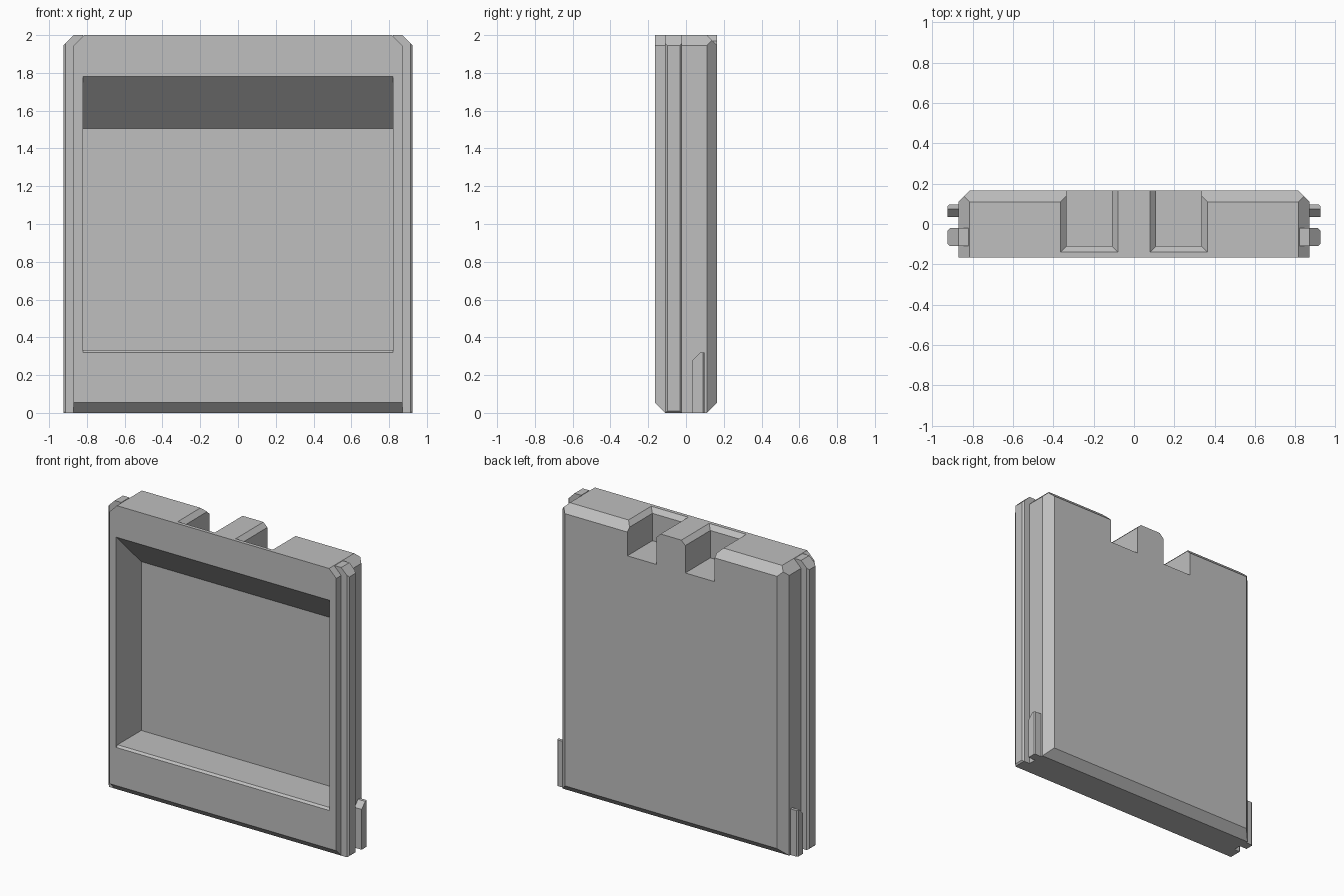
import bpy, bmesh
from mathutils import Vector

old = bpy.data.objects.get("Cube")
if old:
    bpy.data.objects.remove(old, do_unlink=True)

# One plain grey plastic
GREY = (0.52, 0.52, 0.52, 1)
grey = bpy.data.materials.new("grey_plastic")
grey.use_nodes = True
grey.diffuse_color = GREY
bsdf = next(n for n in grey.node_tree.nodes if n.type == 'BSDF_PRINCIPLED')
bsdf.inputs["Base Color"].default_value = GREY


def finish(name, bm):
    bmesh.ops.recalc_face_normals(bm, faces=bm.faces)
    mesh = bpy.data.meshes.new(name)
    bm.to_mesh(mesh)
    bm.free()
    mesh.materials.append(grey)
    ob = bpy.data.objects.new(name, mesh)
    bpy.context.collection.objects.link(ob)
    return ob


def block(name, xs, ys, zs, cuts=()):
    """Box trimmed by planes; each cut is (point, outward normal)."""
    bm = bmesh.new()
    bmesh.ops.create_cube(bm, size=1)
    for v in bm.verts:
        v.co = [r[0] if c < 0 else r[1] for c, r in zip(v.co, (xs, ys, zs))]
    for point, normal in cuts:
        geom = bm.verts[:] + bm.edges[:] + bm.faces[:]
        res = bmesh.ops.bisect_plane(bm, geom=geom, plane_co=point,
                                     plane_no=Vector(normal).normalized(), clear_outer=True)
        rim = [e for e in res["geom_cut"] if isinstance(e, bmesh.types.BMEdge)]
        bmesh.ops.contextual_create(bm, geom=rim)
    return finish(name, bm)


def prism(name, half_width, profile):
    """Side profile of (y, z) points extruded across x."""
    bm = bmesh.new()
    face = bm.faces.new([bm.verts.new((-half_width, y, z)) for y, z in profile])
    res = bmesh.ops.extrude_face_region(bm, geom=[face])
    moved = [v for v in res["geom"] if isinstance(v, bmesh.types.BMVert)]
    bmesh.ops.translate(bm, verts=moved, vec=(2 * half_width, 0, 0))
    return finish(name, bm)


def subtract(ob, cutter):
    cutter.hide_render = True
    mod = ob.modifiers.new("cut", 'BOOLEAN')
    mod.operation, mod.solver, mod.object = 'DIFFERENCE', 'EXACT', cutter
    bpy.context.view_layer.objects.active = ob
    bpy.ops.object.modifier_apply(modifier=mod.name)
    bpy.data.objects.remove(cutter, do_unlink=True)


W, D, H, C = 0.87, 0.165, 2.0, 0.055   # half width, half depth, height, chamfer
SLOT_Z, LIP = 1.78, 0.03

# Main body with chamfered edges
cuts = [((0, -D, C), (0, -1, -1)), ((0, D, C), (0, 1, -1)), ((0, D, H - C), (0, 1, 1))]
for s in (-1, 1):
    cuts += [((s * W, 0, H - C), (s, 0, 1)), ((s * W, D - C, 0), (s, 1, 0))]
body = block("body", (-W, W), (-D, D), (0, H), cuts)

# Display pocket in the front, with a sloping roof and a small sill
subtract(body, prism("pocket_cutter", 0.82, [
    (-0.2, 0.32), (-D, 0.32), (-0.15, 0.333), (0.11, 0.333), (0.11, 1.505), (-0.2, 1.815)]))

# Wide notch in the top of the back, with a bevelled rim
subtract(body, block("notch_cutter", (-0.335, 0.335), (-0.11, 0.3), (SLOT_Z, 2.2)))
rim_z = H - LIP
rim_cuts = [((0, -0.11, rim_z), (0, -1, -1))]
rim_cuts += [((s * 0.335, 0, rim_z), (s, 0, -1)) for s in (-1, 1)]
subtract(body, block("rim_cutter", (-0.5, 0.5), (-0.25, 0.3), (rim_z, 2.03), rim_cuts))

# Prong that splits the notch into two slots
block("centre_prong", (-0.11, 0.11), (-0.14, D), (SLOT_Z, H),
      [((s * 0.11, 0, rim_z), (s, 0, 1)) for s in (-1, 1)])

# Guide rails and rear foot tabs on both sides
for s, side in ((1, "left"), (-1, "right")):
    edge = 0.925
    span = sorted((s * 0.82, s * edge))
    block(side + "_rail", span, (-0.11, -0.02), (0, H), [
        ((s * edge, 0, H - C), (s, 0, 1)),
        ((s * edge, 0, 0.01), (s, 0, -1)),
        ((s * (edge - 0.012), -0.11, 0), (s, -1, 0)),
        ((s * (edge - 0.012), -0.02, 0), (s, 1, 0))])
    span = sorted((s * 0.85, s * edge))
    block(side + "_foot_tab", span, (0.035, 0.097), (0, 0.32), [
        ((0, 0.035, 0.28), (0, -1, 1)),
        ((s * (edge - 0.008), 0.097, 0), (s, 1, 0))])
